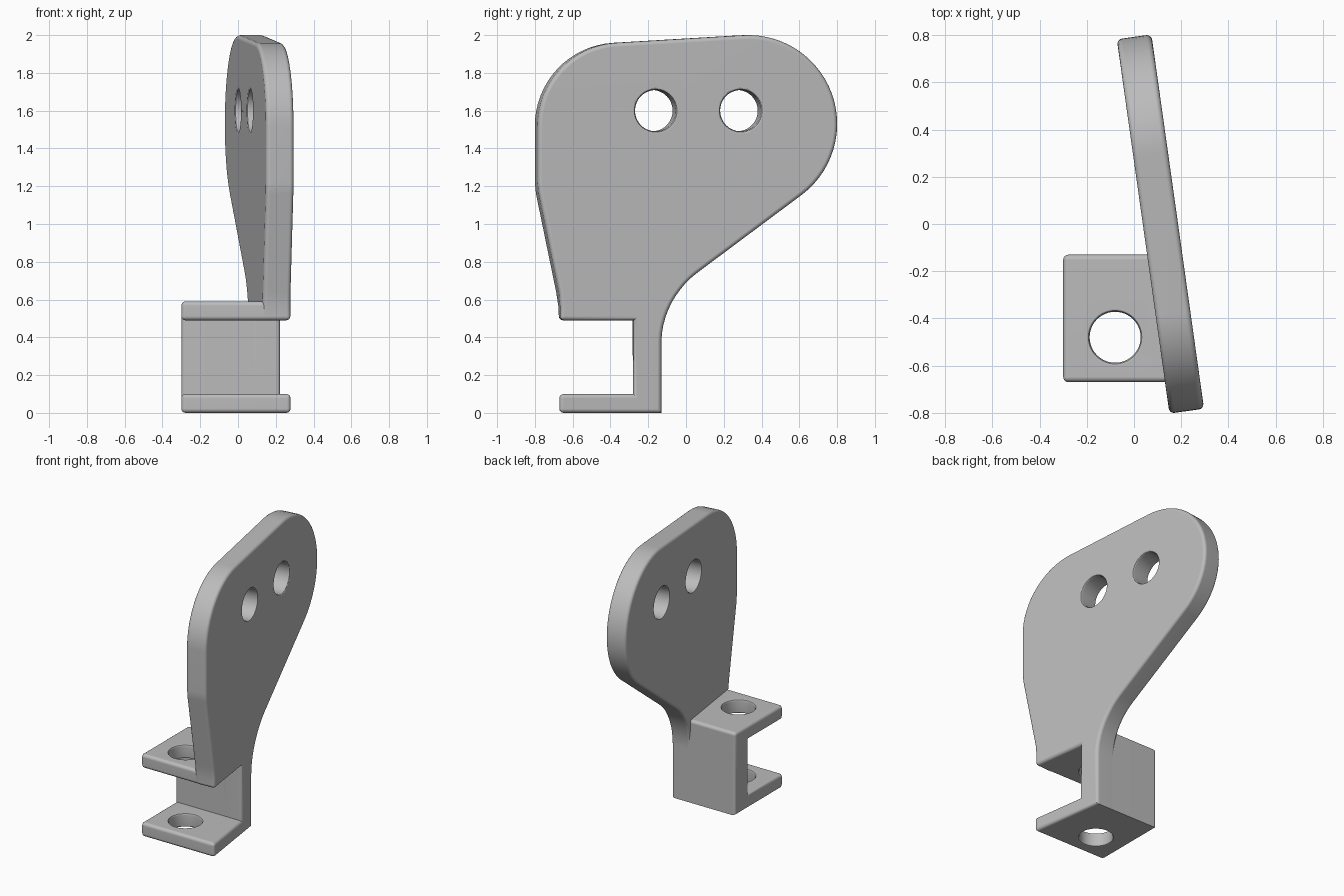
import bpy, bmesh
from math import radians, sin, cos, tan, pi
from mathutils import Vector, Matrix

cube = bpy.data.objects.get("Cube")
if cube:
    bpy.data.objects.remove(cube)

TILT = radians(8)
ORIGIN = Vector((0.112, 0, 0))
ALONG = Vector((-sin(TILT), cos(TILT), 0))
NORMAL = Vector((cos(TILT), sin(TILT), 0))
HALF = 0.074          # half the plate thickness
ROUND = 0.022         # edge rounding radius

grey = bpy.data.materials.new("plain grey")
grey.use_nodes = True
grey.diffuse_color = (0.5, 0.5, 0.5, 1)
grey.node_tree.nodes["Principled BSDF"].inputs["Base Color"].default_value = (0.5, 0.5, 0.5, 1)


def arc(cy, cz, r, start, end, n):
    angles = [radians(start + (end - start) * i / n) for i in range(n + 1)]
    return [(cy + r * cos(a), cz + r * sin(a)) for a in angles]


def add_object(name, bm):
    bmesh.ops.recalc_face_normals(bm, faces=bm.faces)
    mesh = bpy.data.meshes.new(name)
    bm.to_mesh(mesh)
    bm.free()
    mesh.materials.append(grey)
    obj = bpy.data.objects.new(name, mesh)
    bpy.context.collection.objects.link(obj)
    return obj


def loft(rings):
    """Closed solid through rings of equal point count."""
    bm = bmesh.new()
    loops = [[bm.verts.new(p) for p in ring] for ring in rings]
    for low, high in zip(loops, loops[1:]):
        for i in range(len(low)):
            j = (i + 1) % len(low)
            bm.faces.new((low[i], low[j], high[j], high[i]))
    bm.faces.new(loops[0])
    bm.faces.new(loops[-1])
    bmesh.ops.recalc_face_normals(bm, faces=bm.faces)
    return bm


def round_edges(bm):
    """Round convex sharp edges, leaving inner corners and the lower back edge crisp."""
    edges = [e for e in bm.edges
             if e.is_convex and e.calc_face_angle(0) > radians(30)
             and not all(v.co.z < 0.01 and v.co.y > -0.2 for v in e.verts)]
    bmesh.ops.bevel(bm, geom=edges, offset=ROUND, offset_type='OFFSET',
                    segments=4, profile=0.5, affect='EDGES', clamp_overlap=True)


def drill(obj, matrix, r, walls):
    """Cut a round hole, easing its rim at each wall surface."""
    profile = []
    ease = 0.013
    for a, b in walls:
        profile += [(a - 0.012, r + ease), (a, r + ease), (a + 0.004, r + ease * 0.4),
                    (a + ease, r), (b - ease, r), (b - 0.004, r + ease * 0.4),
                    (b, r + ease), (b + 0.012, r + ease)]
    n = 48
    rings = [[matrix @ Vector((rad * cos(2 * pi * i / n), rad * sin(2 * pi * i / n), h))
              for i in range(n)] for h, rad in profile]
    cutter = add_object("hole_cutter", loft(rings))
    cutter.hide_render = True
    mod = obj.modifiers.new("hole", 'BOOLEAN')
    mod.operation = 'DIFFERENCE'
    mod.solver = 'EXACT'
    mod.object = cutter
    bpy.context.view_layer.objects.active = obj
    bpy.ops.object.modifier_apply(modifier=mod.name)
    bpy.data.objects.remove(cutter)


def finish(obj):
    bpy.ops.object.select_all(action='DESELECT')
    obj.select_set(True)
    bpy.context.view_layer.objects.active = obj
    bpy.ops.object.shade_smooth_by_angle(angle=radians(32))
    mod = obj.modifiers.new("even shading", 'WEIGHTED_NORMAL')
    mod.keep_sharp = True


# Shared clevis outline (y, z)
FRONT, BACK, INNER = -0.67, -0.13, -0.28
jaw = [(FRONT, 0.49), (INNER, 0.49), (INNER, 0.10), (FRONT, 0.10)]
foot = [(FRONT, 0), (BACK, 0)]

# Tilted plate, running down into the clevis on its outer side
outline = foot + arc(0.32, 0.38, 0.45, 180, 126.9, 10)
outline += arc(0.323, 1.53, 0.47, -53.1, 93.5, 28)
outline += arc(-0.353, 1.52, 0.44, 93.5, 180, 16)
outline += [(-0.793, 1.22), (-0.787, 1.16), (-0.68, 0.64), (FRONT, 0.56)] + jaw


def on_plate(y, z, h):
    # the clevis ends stay square to y, the upper plate is square to itself
    square = 1 - min(max((z - 0.4) / 0.25, 0), 1)
    u = y / cos(TILT) - square * h * tan(TILT)
    return ORIGIN + ALONG * u + NORMAL * h + Vector((0, 0, z))


bm = loft([[on_plate(y, z, h) for y, z in outline] for h in (-HALF, HALF)])
round_edges(bm)
plate = add_object("tilted_plate", bm)
for u in (-0.172, 0.283):
    axes = Matrix((ALONG, (0, 0, 1), NORMAL)).transposed().to_4x4()
    axes.translation = ORIGIN + ALONG * u + Vector((0, 0, 1.60))
    drill(plate, axes, 0.109, [(-HALF, HALF)])
finish(plate)

# Clevis block with two arms, its outer side buried in the plate
section = foot + [(BACK, 0.59), (FRONT, 0.59)] + jaw
bm = loft([[Vector((-0.30, y, z)) for y, z in section],
           [Vector((0.14 - y * tan(TILT), y, z)) for y, z in section]])
round_edges(bm)
clevis = add_object("clevis_block", bm)
drill(clevis, Matrix.Translation((-0.08, -0.48, 0)), 0.108, [(0, 0.10), (0.49, 0.59)])
finish(clevis)
